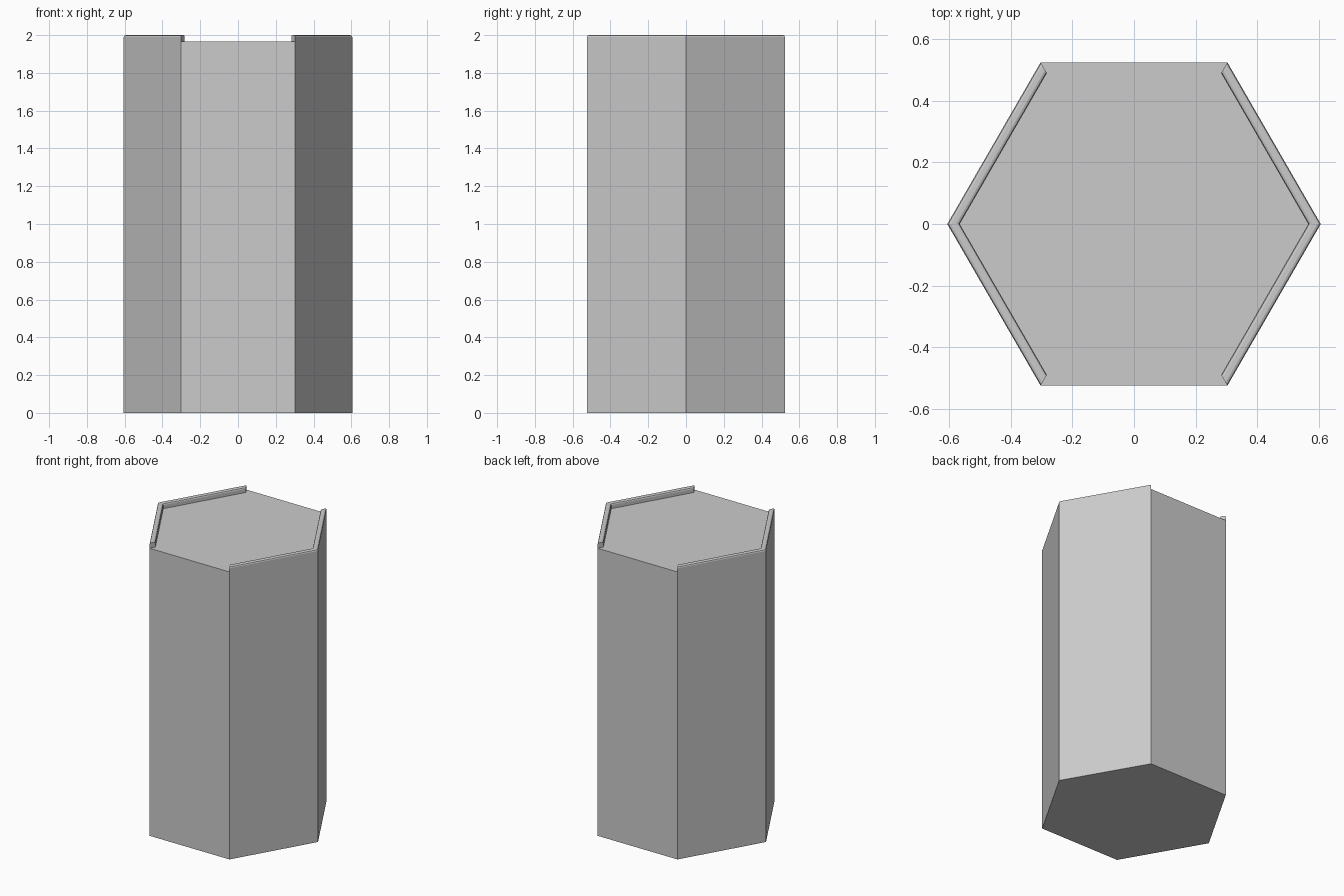
import bpy, bmesh, math

if "Cube" in bpy.data.objects:
    bpy.data.objects.remove(bpy.data.objects["Cube"])

R = 0.605          # corner radius of the hexagon
FLOOR, TOP = 1.965, 2.0


def corner(k, inset=0.0):
    """Hexagon corner k, moved inward by a wall inset."""
    r = R - inset / math.cos(math.pi / 6)
    a = k * math.pi / 3
    return r * math.cos(a), r * math.sin(a)


def make_object(name, bm):
    bmesh.ops.recalc_face_normals(bm, faces=bm.faces[:])
    mesh = bpy.data.meshes.new(name)
    bm.to_mesh(mesh)
    bm.free()
    obj = bpy.data.objects.new(name, mesh)
    bpy.context.collection.objects.link(obj)
    return obj


# Hexagonal column
bm = bmesh.new()
base = bm.faces.new([bm.verts.new((*corner(k), 0)) for k in range(6)])
ext = bmesh.ops.extrude_face_region(bm, geom=[base], use_keep_orig=True)
for v in ext["geom"]:
    if isinstance(v, bmesh.types.BMVert):
        v.co.z = FLOOR
make_object("hex_column", bm)

# Raised rims with softened top edges, wrapping the left and right corners
profile = [(0, FLOOR), (0, TOP - 0.010), (0.003, TOP - 0.003), (0.010, TOP),
           (0.025, TOP), (0.032, TOP - 0.003), (0.035, TOP - 0.010), (0.035, FLOOR)]


def make_rim(name, corners):
    bm = bmesh.new()
    rings = [[bm.verts.new((*corner(k, d), z)) for d, z in profile] for k in corners]
    n = len(profile)
    for a, b in zip(rings, rings[1:]):
        for i in range(n):
            j = (i + 1) % n
            bm.faces.new((a[i], a[j], b[j], b[i]))
    bm.faces.new(rings[0])
    bm.faces.new(rings[-1])
    make_object(name, bm)


make_rim("right_rim", (-1, 0, 1))
make_rim("left_rim", (2, 3, 4))
